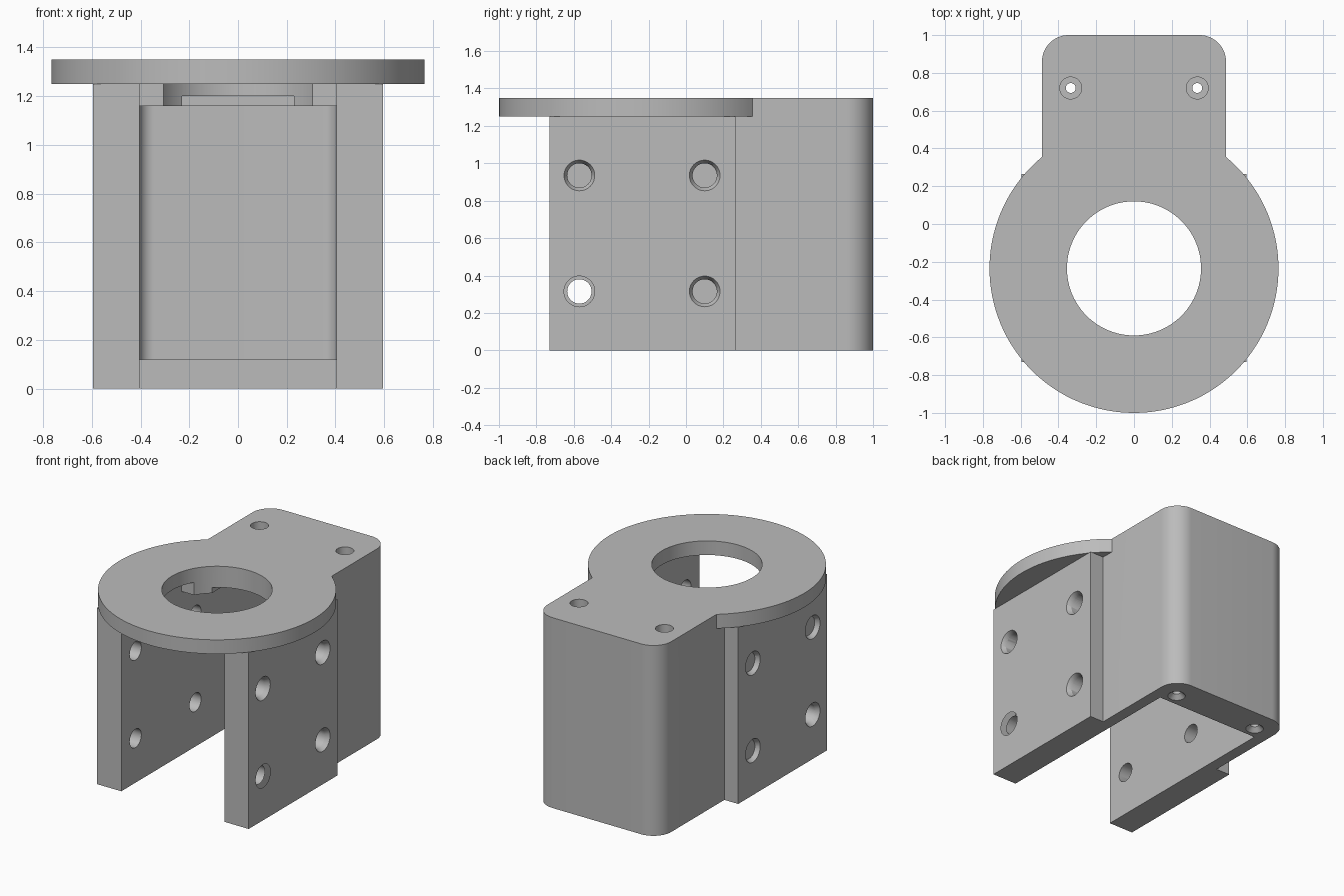
import bpy, bmesh, math
from mathutils import Matrix, Vector

if "Cube" in bpy.data.objects:
    bpy.data.objects.remove(bpy.data.objects["Cube"], do_unlink=True)

grey = bpy.data.materials.new("plain grey")
grey.use_nodes = True
COLOUR = (0.5, 0.5, 0.5, 1)
grey.diffuse_color = COLOUR
grey.node_tree.nodes["Principled BSDF"].inputs["Base Color"].default_value = COLOUR

# Main dimensions
RING_Y, RING_R, BORE_R = -0.235, 0.765, 0.355
HEIGHT, PLATE_TOP, CEILING, LIP = 1.35, 1.25, 1.16, 0.12
INNER, HOUSING, OUTER = 0.405, 0.487, 0.595


def finish(name, bm):
    bmesh.ops.recalc_face_normals(bm, faces=bm.faces)
    mesh = bpy.data.meshes.new(name)
    bm.to_mesh(mesh)
    bm.free()
    mesh.materials.append(grey)
    ob = bpy.data.objects.new(name, mesh)
    bpy.context.collection.objects.link(ob)
    return ob


def block(name, half, y0, y1, z0, z1, radius=0):
    """Box centred on x, with its two rear upright edges rounded by radius."""
    bm = bmesh.new()
    bmesh.ops.create_cube(bm, size=1)
    for v in bm.verts:
        v.co = Vector((half * 2 * v.co.x,
                       y1 if v.co.y > 0 else y0,
                       z1 if v.co.z > 0 else z0))
    if radius:
        rear = [e for e in bm.edges if all(v.co.y == e.verts[0].co.y and v.co.y > 0
                and v.co.x == e.verts[0].co.x for v in e.verts)]
        bmesh.ops.bevel(bm, geom=rear, offset=radius, segments=14,
                        profile=0.5, affect='EDGES')
    return finish(name, bm)


def rod(name, start, end, r1, r2=None, sides=48):
    """Round bar or cone between two points."""
    a, b = Vector(start), Vector(end)
    turn = (b - a).to_track_quat('Z', 'Y').to_matrix().to_4x4()
    bm = bmesh.new()
    bmesh.ops.create_cone(bm, cap_ends=True, segments=sides, radius1=r1,
                          radius2=r1 if r2 is None else r2, depth=(b - a).length,
                          matrix=Matrix.Translation((a + b) / 2) @ turn)
    return finish(name, bm)


# Solid parts: ring plate, rear housing, side plates
bracket = rod("mounting_bracket", (0, RING_Y, PLATE_TOP), (0, RING_Y, HEIGHT), RING_R, sides=128)
solids = [
    block("rear_housing", HOUSING, 0, 1, 0, HEIGHT, 0.14),
    block("side_plates", OUTER, -0.73, 0.265, 0, PLATE_TOP),
]

# Openings: cavity, channel, space under the ring, cable slot, bore
cuts = [
    block("cavity", INNER, -1.2, 0.92, LIP, CEILING, 0.06),
    block("channel", INNER, -1.2, 0.75, -0.2, CEILING),
    block("front_gap", INNER, -1.2, -0.055, 1, PLATE_TOP),
    block("cable_slot", 0.23, -0.3, 0.9, 1, 1.2),
    rod("bore", (0, RING_Y, 1), (0, RING_Y, 1.6), BORE_R, sides=96),
]

# Countersunk screw holes through both side plates
for y in (-0.57, 0.10):
    for z in (0.315, 0.935):
        cuts.append(rod("side_hole", (-1, y, z), (1, y, z), 0.065))
        for s in (-1, 1):
            cuts.append(rod("side_sink", (s * (OUTER - 0.03), y, z),
                            (s * (OUTER + 0.03), y, z), 0.065, 0.099))

# Screw holes in the housing roof and in its bottom lip
for x in (-0.335, 0.335):
    cuts.append(rod("roof_hole", (x, 0.72, 1), (x, 0.72, 1.5), 0.026))
    cuts.append(rod("roof_counterbore", (x, 0.72, 1.25), (x, 0.72, 1.5), 0.058))
    cuts.append(rod("lip_hole", (x, 0.835, -0.1), (x, 0.835, 0.2), 0.028))
    cuts.append(rod("lip_sink", (x, 0.835, 0.03), (x, 0.835, -0.03), 0.028, 0.088))

# Join the solids, cut the openings, keep the finished mesh
for tools, operation in ((solids, 'UNION'), (cuts, 'DIFFERENCE')):
    for tool in tools:
        tool.hide_render = True
        mod = bracket.modifiers.new(tool.name, 'BOOLEAN')
        mod.operation, mod.solver, mod.object = operation, 'EXACT', tool
graph = bpy.context.evaluated_depsgraph_get()
result = bpy.data.meshes.new_from_object(bracket.evaluated_get(graph))
bracket.modifiers.clear()
bracket.data = result
result.materials.clear()
result.materials.append(grey)
for face in result.polygons:
    face.material_index = 0
for tool in solids + cuts:
    bpy.data.objects.remove(tool, do_unlink=True)

# Smooth the round walls, keep hard edges
bpy.ops.object.select_all(action='DESELECT')
bracket.select_set(True)
bpy.context.view_layer.objects.active = bracket
bpy.ops.object.shade_smooth_by_angle(angle=math.radians(30))
